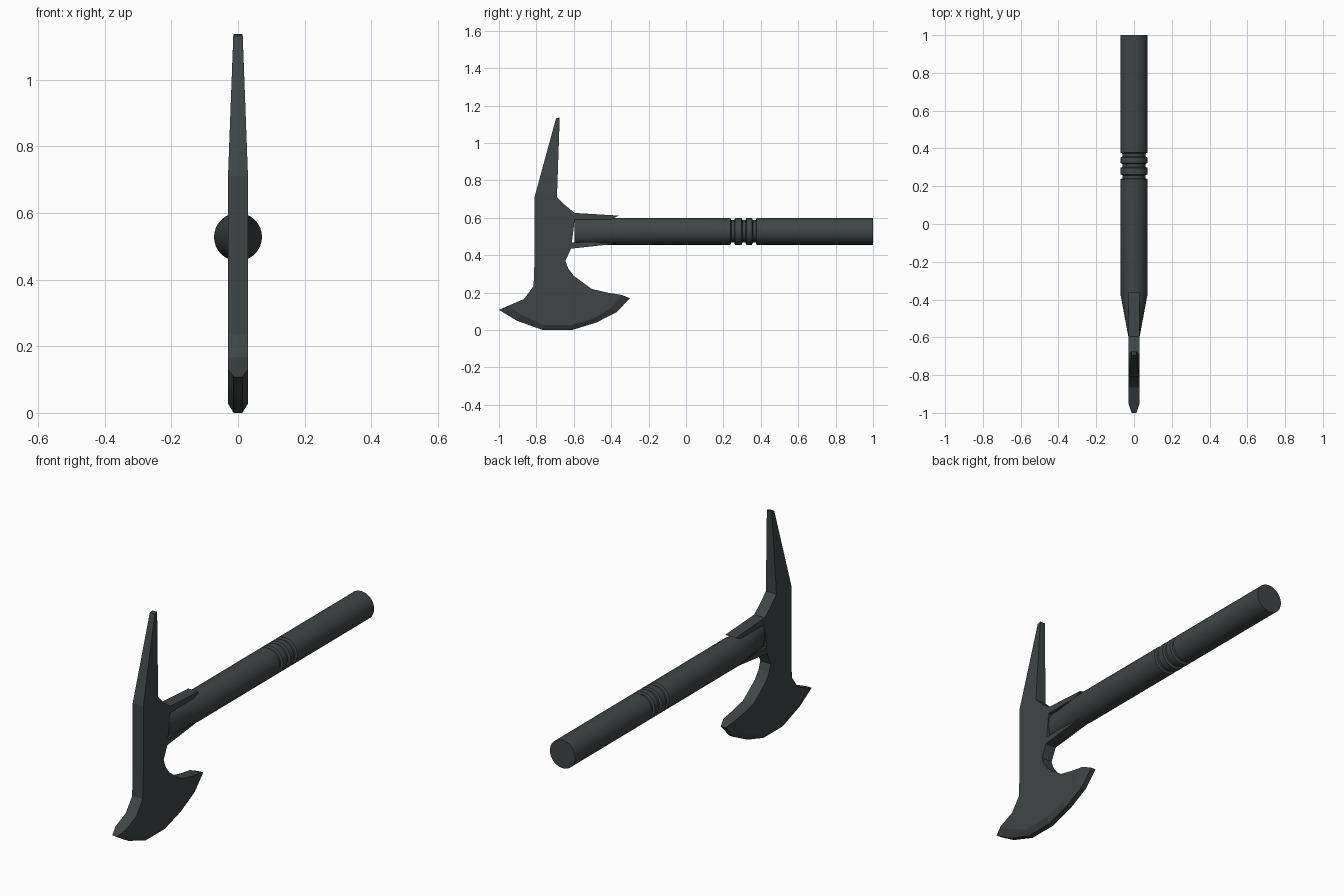
import bpy, bmesh, math

if "Cube" in bpy.data.objects:
    bpy.data.objects.remove(bpy.data.objects["Cube"])

mat = bpy.data.materials.new("dark gunmetal")
mat.diffuse_color = (0.05, 0.059, 0.059, 1)
mat.use_nodes = True
mat.node_tree.nodes["Principled BSDF"].inputs["Base Color"].default_value = mat.diffuse_color


def finish(bm, name):
    bmesh.ops.recalc_face_normals(bm, faces=bm.faces)
    mesh = bpy.data.meshes.new(name)
    bm.to_mesh(mesh)
    bm.free()
    mesh.materials.append(mat)
    obj = bpy.data.objects.new(name, mesh)
    bpy.context.collection.objects.link(obj)
    return obj


# Axe head: profiles in (y, z), each with a half thickness
T = 0.03
spike = [(-0.675, 1.137), (-0.695, 1.132)]
front = [(-0.81, 0.71), (-0.81, 0.37), (-0.815, 0.235), (-0.866, 0.166)]
bevel = [(-0.95, 0.13), (-0.885, 0.083), (-0.76, 0.028), (-0.61, 0.028),
         (-0.495, 0.06), (-0.40, 0.118), (-0.345, 0.188)]
edge = [(-1.0, 0.108), (-0.905, 0.05), (-0.765, 0.0), (-0.61, 0.0),
        (-0.48, 0.04), (-0.37, 0.096), (-0.30, 0.17)]
# back edge, including the two straps that run along the handle
back = [(-0.42, 0.2), (-0.505, 0.22), (-0.60, 0.29), (-0.63, 0.33),
        (-0.645, 0.37), (-0.615, 0.435), (-0.36, 0.463), (-0.40, 0.475), (-0.61, 0.468),
        (-0.595, 0.592), (-0.40, 0.592), (-0.36, 0.612), (-0.595, 0.626),
        (-0.647, 0.668), (-0.69, 0.71)]

bm = bmesh.new()
rims = []
for side in (-1, 1):
    def row(points, t):
        return [bm.verts.new((side * t, y, z)) for y, z in points]
    s, f, b, e, k = row(spike, 0.014), row(front, T), row(bevel, T), row(edge, 0.013), row(back, T)
    bm.faces.new(f + b + k)                          # flat cheek
    bm.faces.new([s[0], s[1], f[0], k[-1]])          # tapering spike
    for i in range(len(b) - 1):                      # ground cutting edge
        bm.faces.new([b[i], b[i + 1], e[i + 1], e[i]])
    rims.append(s + f + [b[0]] + e + [b[-1]] + k)
n = len(rims[0])
for i in range(n):
    j = (i + 1) % n
    bm.faces.new([rims[0][i], rims[0][j], rims[1][j], rims[1][i]])
finish(bm, "axe_head")

# Handle: rings along y as (y, radius, width factor), flattened where it meets the head
R, G, SEG = 0.072, 0.061, 32
rings = [(-0.595, R, 0.42), (-0.37, R, 1), (0.235, R, 1)]
for a, c in ((0.24, 0.26), (0.30, 0.32), (0.355, 0.375)):   # grip grooves
    rings += [(a - 0.003, R, 1), (a + 0.002, G, 1), (c - 0.002, G, 1), (c + 0.003, R, 1)]
rings.append((1.0, R, 1))

bm = bmesh.new()
loops = []
for y, r, w in rings:
    loops.append([bm.verts.new((r * w * math.cos(2 * math.pi * i / SEG), y,
                                0.528 + r * math.sin(2 * math.pi * i / SEG)))
                  for i in range(SEG)])
for a, c in zip(loops, loops[1:]):
    for i in range(SEG):
        j = (i + 1) % SEG
        bm.faces.new([a[i], a[j], c[j], c[i]])
bm.faces.new(loops[0])
bm.faces.new(loops[-1])
handle = finish(bm, "handle")
bpy.context.view_layer.objects.active = handle
handle.select_set(True)
bpy.ops.object.shade_smooth_by_angle(angle=math.radians(30))
